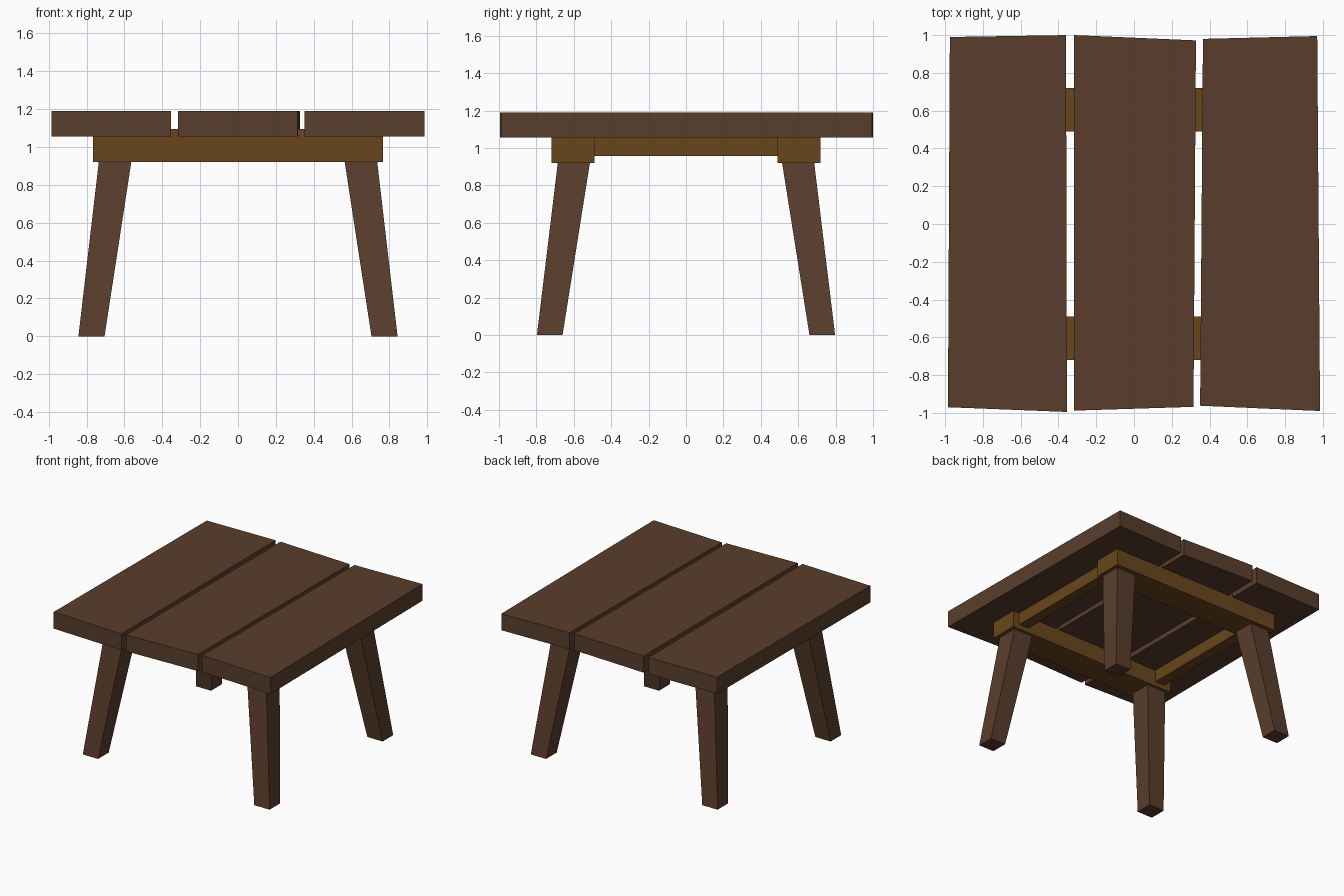
import bpy, bmesh

if "Cube" in bpy.data.objects:
    bpy.data.objects.remove(bpy.data.objects["Cube"])


def material(name, color):
    m = bpy.data.materials.new(name)
    m.diffuse_color = color
    m.use_nodes = True
    m.node_tree.nodes["Principled BSDF"].inputs["Base Color"].default_value = m.diffuse_color
    return m


DARK = material("dark_wood", (0.10, 0.048, 0.025, 1))
LIGHT = material("light_wood", (0.14, 0.062, 0.012, 1))


def loft(name, bottom, top, z0, z1, mat):
    """Six-sided block between two four-cornered outlines."""
    bm = bmesh.new()
    lo = [bm.verts.new((x, y, z0)) for x, y in bottom]
    hi = [bm.verts.new((x, y, z1)) for x, y in top]
    bm.faces.new(lo)
    bm.faces.new(hi)
    for i in range(4):
        j = (i + 1) % 4
        bm.faces.new((lo[i], lo[j], hi[j], hi[i]))
    bmesh.ops.recalc_face_normals(bm, faces=bm.faces)
    mesh = bpy.data.meshes.new(name)
    bm.to_mesh(mesh)
    bm.free()
    mesh.materials.append(mat)
    ob = bpy.data.objects.new(name, mesh)
    bpy.context.collection.objects.link(ob)
    return ob


def rect(x0, x1, y0, y1):
    return [(x0, y0), (x1, y0), (x1, y1), (x0, y1)]


# Table top: three roughly cut planks
planks = {
    "left_plank": [(-0.985, -0.97), (-0.355, -0.995), (-0.36, 1.0), (-0.975, 0.99)],
    "middle_plank": [(-0.317, -0.988), (0.315, -0.968), (0.328, 0.972), (-0.317, 1.0)],
    "right_plank": [(0.35, -0.962), (0.985, -0.99), (0.97, 0.995), (0.365, 0.98)],
}
for name, outline in planks.items():
    loft(name, outline, outline, 1.055, 1.19, DARK)

# Cross beams, let into the planks from below
for name, s in (("front", -1), ("back", 1)):
    r = rect(-0.767, 0.767, *sorted((s * 0.49, s * 0.72)))
    loft(name + "_beam", r, r, 0.92, 1.095, LIGHT)

# Side rails between the beams
for name, s in (("left", -1), ("right", 1)):
    r = rect(*sorted((s * 0.62, s * 0.71)), -0.5, 0.5)
    loft(name + "_rail", r, r, 0.957, 1.08, LIGHT)

# Four splayed, tapered legs
for fb, sy in (("front", -1), ("back", 1)):
    for lr, sx in (("left", -1), ("right", 1)):
        foot = rect(sx * 0.705, sx * 0.843, sy * 0.66, sy * 0.797)
        head = rect(sx * 0.563, sx * 0.735, sy * 0.513, sy * 0.685)
        loft(f"{fb}_{lr}_leg", foot, head, 0, 0.925, DARK)
